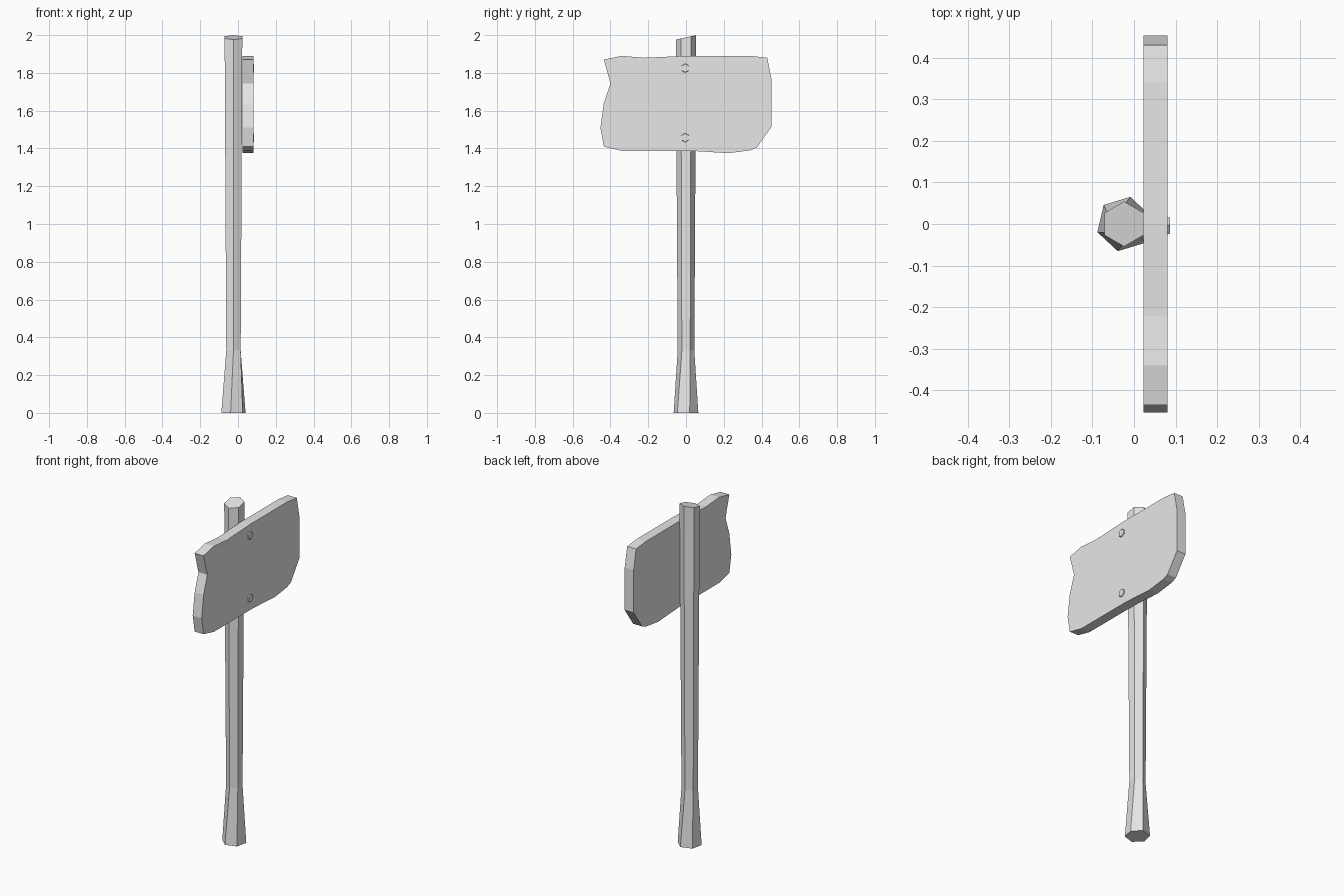
import bpy, bmesh
from math import sin, cos, radians

cube = bpy.data.objects.get("Cube")
if cube:
    bpy.data.objects.remove(cube, do_unlink=True)

grey = bpy.data.materials.new("light_grey")
grey.use_nodes = True
grey.diffuse_color = (0.8, 0.8, 0.8, 1)
grey.node_tree.nodes["Principled BSDF"].inputs["Base Color"].default_value = (0.8, 0.8, 0.8, 1)


def loft(name, rings):
    """Skin a stack of equal-length point rings and cap both ends."""
    bm = bmesh.new()
    loops = [[bm.verts.new(p) for p in ring] for ring in rings]
    for low, high in zip(loops, loops[1:]):
        for i in range(len(low)):
            j = (i + 1) % len(low)
            bm.faces.new((low[i], low[j], high[j], high[i]))
    bm.faces.new(loops[0][::-1])
    bm.faces.new(loops[-1])
    bmesh.ops.recalc_face_normals(bm, faces=bm.faces)
    mesh = bpy.data.meshes.new(name)
    bm.to_mesh(mesh)
    bm.free()
    mesh.materials.append(grey)
    obj = bpy.data.objects.new(name, mesh)
    bpy.context.collection.objects.link(obj)
    return obj


def hexagon(radius, phase):
    angles = [radians(phase + 60 * k) for k in range(6)]
    return [(radius * cos(a), radius * sin(a)) for a in angles]


# Post: flared, slightly twisted foot and a slanted top cut
def post_ring(radius, phase, z, slant=0):
    return [(x - 0.024, y, z + slant * y) for x, y in hexagon(radius, phase)]


loft("post", [post_ring(0.067, 17, 0),
              post_ring(0.044, 30, 0.33),
              post_ring(0.054, 30, 1.988, 0.22)])

# Sign board: worn outline (y, z) given thickness along x
outline = [(-0.435, 1.87), (-0.34, 1.89), (-0.22, 1.88), (0, 1.89), (0.34, 1.89),
           (0.43, 1.88), (0.453, 1.765), (0.453, 1.515), (0.375, 1.405),
           (0.34, 1.39), (0.225, 1.375), (0.03, 1.387), (-0.34, 1.387),
           (-0.435, 1.41), (-0.453, 1.51), (-0.435, 1.64), (-0.4, 1.745)]
loft("sign_board", [[(x, y, z) for y, z in outline] for x in (0.023, 0.081)])

# Bolts: tapered hexagonal heads
for label, height in (("upper", 1.825), ("lower", 1.457)):
    loft(label + "_bolt", [[(x, y - 0.004, z + height) for y, z in hexagon(r, 30)]
                           for x, r in ((0.075, 0.027), (0.086, 0.022))])
